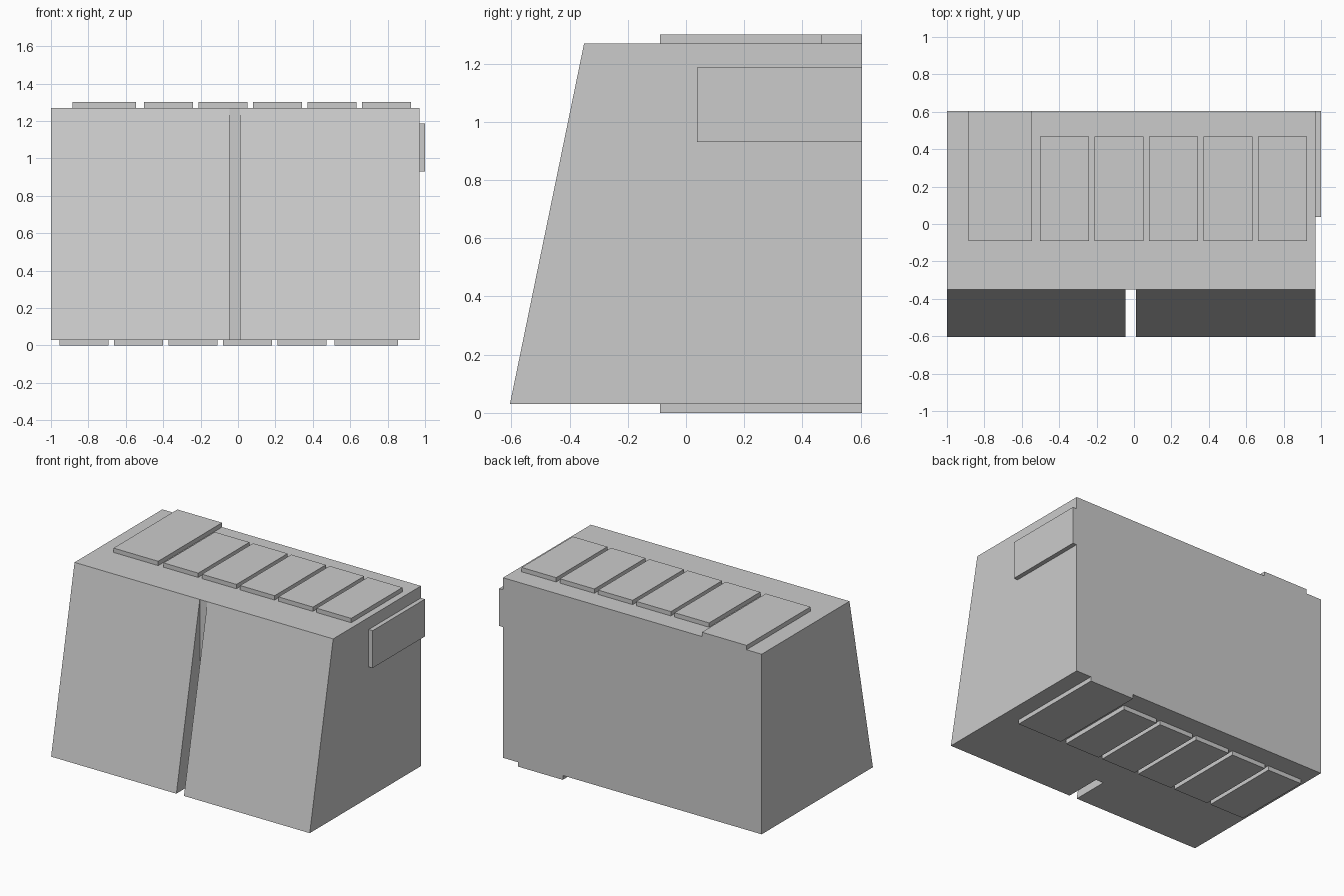
import bpy, bmesh

if "Cube" in bpy.data.objects:
    bpy.data.objects.remove(bpy.data.objects["Cube"])

BACK, TOP_FRONT, BOTTOM_FRONT = 0.605, -0.35, -0.605
LOW, HIGH = 0.03, 1.27


def add_object(name, bm):
    bmesh.ops.recalc_face_normals(bm, faces=bm.faces[:])
    mesh = bpy.data.meshes.new(name)
    bm.to_mesh(mesh)
    bm.free()
    obj = bpy.data.objects.new(name, mesh)
    bpy.context.collection.objects.link(obj)
    return obj


def add_box(name, x, y, z):
    bm = bmesh.new()
    bmesh.ops.create_cube(bm, size=1)
    for v in bm.verts:
        v.co = [lo + (c + 0.5) * (hi - lo) for c, (lo, hi) in zip(v.co, (x, y, z))]
    return add_object(name, bm)


# Body: sloped front split by a central slot that tapers out at the top edge
def add_body(x0, x1, slot0, slot1):
    def ring(front, z):
        return [(x0, BACK, z), (x0, front, z), (slot0, front, z), (slot0, TOP_FRONT, z),
                (slot1, TOP_FRONT, z), (slot1, front, z), (x1, front, z), (x1, BACK, z)]

    bm = bmesh.new()
    lower = [bm.verts.new(p) for p in ring(BOTTOM_FRONT, LOW)]
    upper = [bm.verts.new(p) for p in ring(TOP_FRONT, HIGH)]
    bm.faces.new(lower[::-1])
    bm.faces.new(upper)
    for i in range(8):
        j = (i + 1) % 8
        bm.faces.new((lower[i], lower[j], upper[j], upper[i]))
    bmesh.ops.remove_doubles(bm, verts=bm.verts[:], dist=0.0005)
    return add_object("body", bm)


add_body(-1.0, 0.97, -0.046, 0.012)

# Raised panels: one long and five short, repeated in reverse order underneath
panels = [(-0.885, -0.545), (-0.503, -0.24), (-0.212, 0.051),
          (0.079, 0.342), (0.371, 0.634), (0.662, 0.925)]
for i, (a, b) in enumerate(panels):
    y = (-0.09, BACK if i == 0 else 0.467)
    add_box(f"top_panel_{i + 1}", (a, b), y, (HIGH, 1.30))
    add_box(f"bottom_panel_{i + 1}", (-0.03 - b, -0.03 - a), y, (0.0, LOW))

# Side plate on the right wall
add_box("side_plate", (0.97, 1.0), (0.037, BACK), (0.93, 1.187))
